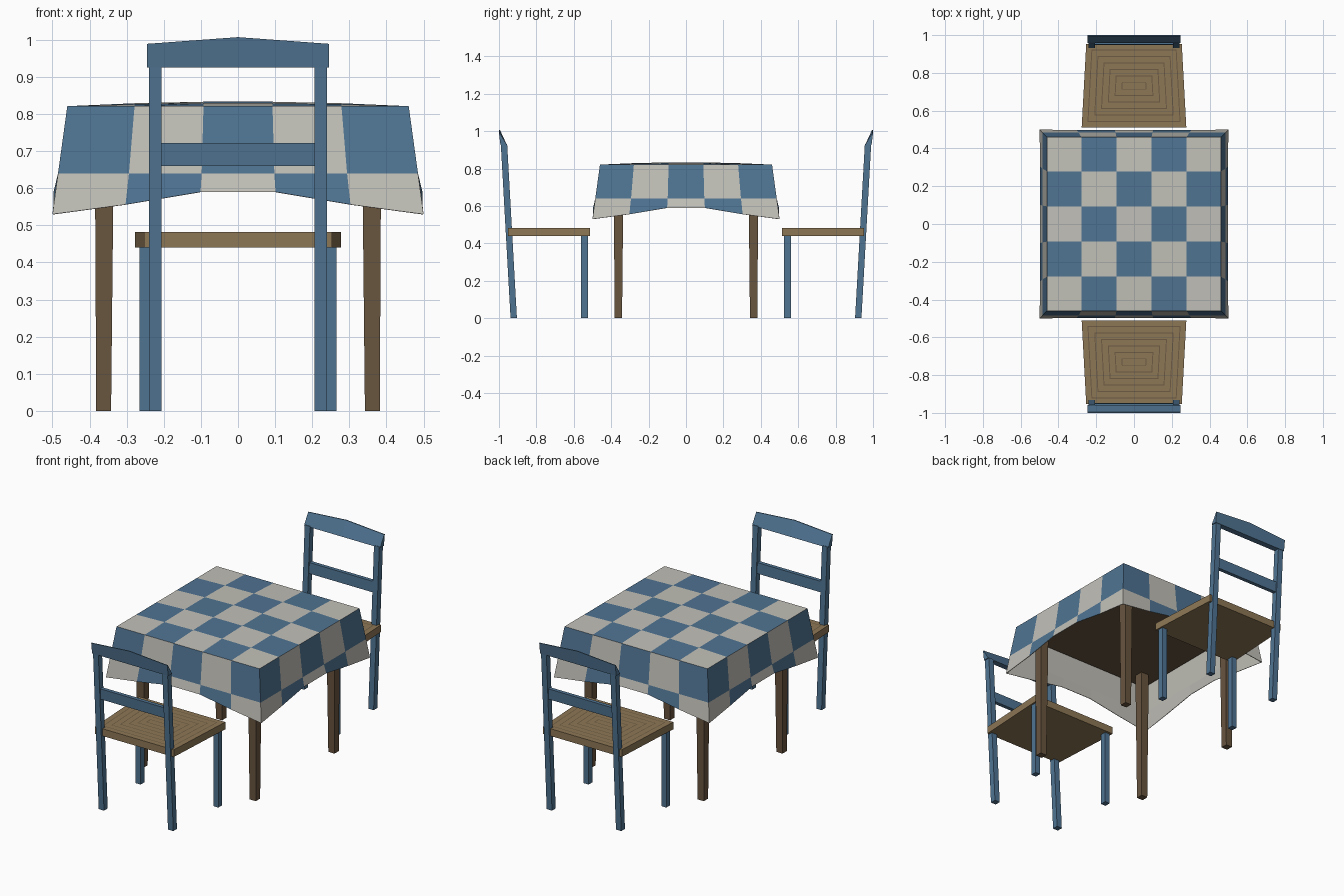
import bpy, bmesh
from math import pi
from mathutils import Matrix

cube = bpy.data.objects.get("Cube")
if cube:
    bpy.data.objects.remove(cube, do_unlink=True)


def material(name, rgb):
    m = bpy.data.materials.new(name)
    m.use_nodes = True
    m.diffuse_color = (*rgb, 1)
    bsdf = next(n for n in m.node_tree.nodes if n.type == 'BSDF_PRINCIPLED')
    bsdf.inputs["Base Color"].default_value = (*rgb, 1)
    bsdf.inputs["Roughness"].default_value = 0.8
    return m


BLUE = material("painted_blue", (0.08, 0.175, 0.29))
WHITE = material("cloth_off_white", (0.54, 0.53, 0.48))
BROWN = material("dark_wood", (0.14, 0.09, 0.05))
TAN = material("woven_tan", (0.27, 0.185, 0.092))
WEAVE = material("weave_line", (0.15, 0.103, 0.056))


def finish(name, bm, mats, turn=0):
    bmesh.ops.recalc_face_normals(bm, faces=bm.faces[:])
    bm.transform(Matrix.Rotation(turn, 4, 'Z'))
    mesh = bpy.data.meshes.new(name)
    bm.to_mesh(mesh)
    bm.free()
    for m in mats:
        mesh.materials.append(m)
    obj = bpy.data.objects.new(name, mesh)
    bpy.context.collection.objects.link(obj)
    return obj


def sweep(name, sections, mat, turn=0):
    """Solid skinned through matching cross-sections."""
    bm = bmesh.new()
    rings = [[bm.verts.new(p) for p in s] for s in sections]
    n = len(rings[0])
    for a, b in zip(rings, rings[1:]):
        for i in range(n):
            j = (i + 1) % n
            bm.faces.new((a[i], a[j], b[j], b[i]))
    bm.faces.new(rings[0])
    bm.faces.new(rings[-1])
    return finish(name, bm, [mat], turn)


def rect(x, y, z, wx, wy):
    return [(x - wx, y - wy, z), (x + wx, y - wy, z), (x + wx, y + wy, z), (x - wx, y + wy, z)]


# Table legs and top
TOP_Z = 0.775
for sx, side in ((1, "left"), (-1, "right")):
    for sy, end in ((-1, "front"), (1, "back")):
        sweep(f"table_leg_{end}_{side}",
              [rect(sx * 0.362, sy * 0.362, 0, 0.02, 0.02),
               rect(sx * 0.36, sy * 0.36, TOP_Z, 0.026, 0.026)], BROWN)
sweep("table_top", [rect(0, 0, TOP_Z, 0.455, 0.455), rect(0, 0, 0.812, 0.452, 0.452)], BROWN)

# Checkered tablecloth: domed top grid plus four hanging skirts
HALF = 0.46
SPANS = [-1, -0.606, -0.202, 0.202, 0.606, 1]
HEM_Z = [0.53, 0.556, 0.59]


def top_point(i, j):
    u, v = SPANS[i], SPANS[j]
    return (u * HALF, v * HALF, 0.821 + 0.013 * (1 - u * u) * (1 - v * v))


def skirt_point(col, row):
    edge = min(col, 5 - col)
    z = (0.821, 0.64, HEM_Z[edge])[row]
    out = (HALF, 0.485, 0.5 if edge == 0 else 0.497)[row]
    width = (HALF, 0.485, 0.5)[row]
    return (SPANS[col] * width, -out, z)


bm = bmesh.new()


def tile(points, index, rot):
    face = bm.faces.new([bm.verts.new(rot @ Matrix.Translation(p).translation) for p in points])
    face.material_index = index


CORNERS = ((0, 0), (1, 0), (1, 1), (0, 1))
for i in range(5):
    for j in range(5):
        tile([top_point(i + a, j + b) for a, b in CORNERS],
             int((i + j) % 2 == 0), Matrix.Identity(4))
for quarter in range(4):
    rot = Matrix.Rotation(quarter * pi / 2, 4, 'Z')
    for col in range(5):
        for row in range(2):
            tile([skirt_point(col + a, row + b) for a, b in CORNERS], (col + row) % 2, rot)
bmesh.ops.remove_doubles(bm, verts=bm.verts[:], dist=0.0005)
cloth = finish("tablecloth", bm, [BLUE, WHITE])
# Plain lining on the inside
lining = cloth.modifiers.new("lining", 'SOLIDIFY')
lining.thickness = 0.004
lining.offset = -1
lining.material_offset = 1
lining.material_offset_rim = 1


def lean(z):
    """Centre line of the leaning chair back."""
    return -0.921 - 0.056 * z


def seat(name, turn):
    bm = bmesh.new()
    bmesh.ops.create_cube(bm, size=1)
    for v in bm.verts:
        half = 0.277 if v.co.y > 0 else 0.253
        v.co = (half if v.co.x > 0 else -half,
                -0.512 if v.co.y > 0 else -0.952,
                0.482 if v.co.z > 0 else 0.44)
    bm.normal_update()
    top = max(bm.faces, key=lambda f: f.calc_center_median().z)
    # Concentric woven rings
    for k in range(6):
        for width, index in ((0.029, 0), (0.005, 1)):
            ring = bmesh.ops.inset_region(bm, faces=[top], thickness=width, use_even_offset=True)
            for f in ring["faces"]:
                f.material_index = index
    finish(name, bm, [TAN, WEAVE], turn)


def chair(prefix, turn):
    seat(prefix + "_seat", turn)
    for s, side in ((1, "left"), (-1, "right")):
        sweep(f"{prefix}_leg_{side}", [rect(s * 0.25, -0.543, 0, 0.016, 0.018),
                                       rect(s * 0.25, -0.543, 0.445, 0.016, 0.018)], BLUE, turn)
        sweep(f"{prefix}_back_post_{side}", [rect(s * 0.223, lean(z), z, 0.017, 0.017)
                                             for z in (0, 0.93)], BLUE, turn)
    # Lower slat between the posts
    sweep(prefix + "_back_slat", [rect(0, lean(z), z, 0.21, 0.011)
                                  for z in (0.66, 0.722)], BLUE, turn)
    # Peaked top rail, tapering to a thin upper edge
    rail = [[(x, -0.992, 0.925), (x, -0.957, 0.925), (x, -0.995, peak), (x, -1.0, peak)]
            for x, peak in ((-0.245, 0.989), (0, 1.007), (0.245, 0.989))]
    sweep(prefix + "_top_rail", rail, BLUE, turn)


chair("front_chair", 0)
chair("back_chair", pi)
